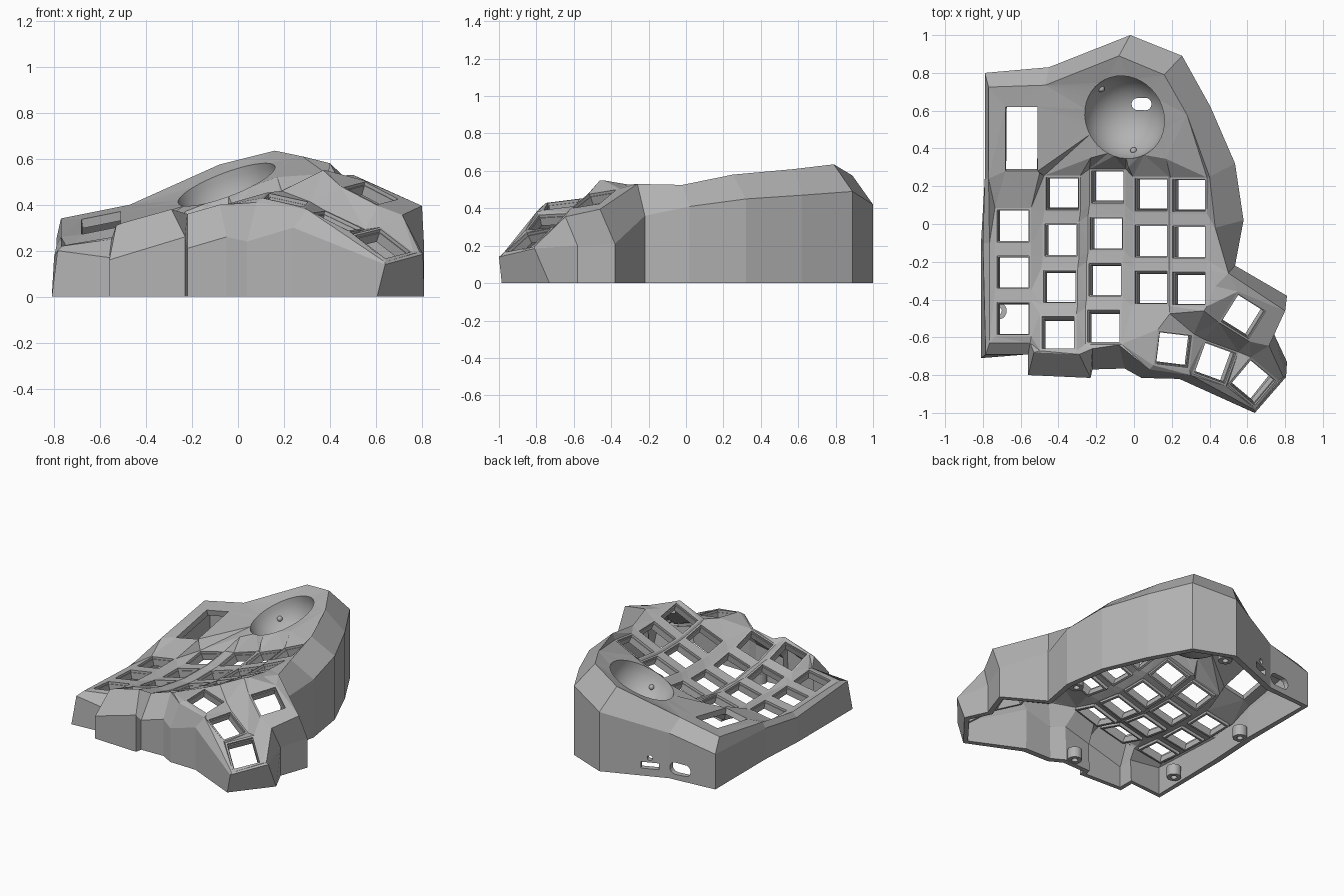
import bpy, bmesh, math
from mathutils import Vector, Matrix
from mathutils.geometry import delaunay_2d_cdt

cube = bpy.data.objects.get("Cube")
if cube:
    bpy.data.objects.remove(cube)

grey = bpy.data.materials.new("plain_grey")
grey.use_nodes = True
COLOUR = (0.45, 0.45, 0.45, 1)
grey.diffuse_color = COLOUR
grey.node_tree.nodes["Principled BSDF"].inputs["Base Color"].default_value = COLOUR


def make_object(name, bm):
    mesh = bpy.data.meshes.new(name)
    bm.to_mesh(mesh)
    bm.free()
    mesh.materials.append(grey)
    obj = bpy.data.objects.new(name, mesh)
    bpy.context.collection.objects.link(obj)
    return obj


def bridge(bm, loops, closed=False, smooth=False):
    """Join successive equal loops with quads."""
    rings = [[bm.verts.new(p) for p in loop] for loop in loops]
    pairs = list(zip(rings, rings[1:])) + ([(rings[-1], rings[0])] if closed else [])
    for a, b in pairs:
        for i in range(len(a)):
            j = (i + 1) % len(a)
            bm.faces.new((a[i], a[j], b[j], b[i])).smooth = smooth
    return rings


def inside(p, poly):
    hit = False
    for a, b in zip(poly, poly[1:] + poly[:1]):
        if (a.y > p.y) != (b.y > p.y) and p.x < (b.x - a.x) * (p.y - a.y) / (b.y - a.y) + a.x:
            hit = not hit
    return hit


# Surfaces: key well, rising to one side, and sloping left part of the rear deck
def well(x):
    return 0.35 + 0.3 * x + 0.165 * x * x


def deck(x, y):
    return 0.32 + 0.2 * (x + 0.6) + 0.19 * (y - 0.45)


# Keys: centre, yaw in degrees, surface slope
keys = []
# Columns: x, rear y, rows, lean, lift, curvature
columns = [(-0.64, -0.01, 3, 0, -0.01, 0.1), (-0.38, 0.16, 4, 0.03, -0.02, 0.3),
           (-0.14, 0.195, 4, 0.03, -0.035, 0.3), (0.09, 0.155, 3, 0, -0.005, 0.3),
           (0.29, 0.15, 3, 0, 0.015, 0.3)]
for x0, y0, rows, lean, lift, curve in columns:
    for row in range(rows):
        x, y = x0 - lean * row * 0.24, y0 - row * 0.245
        z = well(x) + lift + curve * (y + 0.06) ** 2
        keys.append((Vector((x, y, z)), 0, 0.36 + 0.3 * x, 2 * curve * (y + 0.06)))
keys += [(Vector((0.21, -0.665, 0.42)), -7, -0.2, 0.15),
         (Vector((0.43, -0.735, 0.33)), -20, -0.4, 0.2),
         (Vector((0.63, -0.84, 0.23)), -40, -0.35, 0.5),
         (Vector((0.58, -0.49, 0.45)), -32, -0.3, 0.35)]


def key_square(key, half, depth=0):
    centre, yaw, gx, gy = key
    normal = Vector((-gx, -gy, 1)).normalized()
    points = []
    for sx, sy in ((-1, -1), (1, -1), (1, 1), (-1, 1)):
        d = Matrix.Rotation(math.radians(yaw), 3, "Z") @ Vector((sx * half, sy * half, 0))
        d.z = gx * d.x + gy * d.y
        points.append(centre + d - normal * depth)
    return points


# Outline, anticlockwise: wall top x y z, then ridge x y z
outline = [
    (0.58, 0.02, 0.41, 0.43, -0.02, 0.525), (0.535, 0.32, 0.45, 0.40, 0.25, 0.58),
    (0.405, 0.62, 0.47, 0.28, 0.58, 0.61), (0.255, 0.89, 0.49, 0.16, 0.79, 0.635),
    (-0.02, 1.0, 0.42, -0.08, 0.89, 0.575), (-0.45, 0.83, 0.32, -0.47, 0.735, 0.40),
    (-0.79, 0.80, 0.25, -0.77, 0.725, 0.34), (-0.79, 0.24, 0.22, -0.77, 0.24, 0.26),
    (-0.80, -0.1, 0.17, -0.765, -0.1, 0.2), (-0.785, -0.69, 0.2, -0.765, -0.63, 0.22),
    (-0.56, -0.69, 0.17, -0.55, -0.63, 0.25), (-0.56, -0.80, 0.16, -0.53, -0.68, 0.31),
    (-0.23, -0.815, 0.26, -0.29, -0.69, 0.38), (-0.22, -0.77, 0.21, -0.22, -0.66, 0.36),
    (-0.05, -0.765, 0.26, -0.08, -0.64, 0.40), (0.04, -0.815, 0.24, 0.08, -0.77, 0.41),
    (0.24, -0.82, 0.3, 0.3, -0.80, 0.38), (0.64, -1.0, 0.14, 0.64, -0.985, 0.15),
    (0.805, -0.81, 0.185, 0.79, -0.81, 0.195), (0.74, -0.58, 0.2, 0.715, -0.645, 0.355),
    (0.81, -0.38, 0.21, 0.8, -0.46, 0.395), (0.535, -0.22, 0.36, 0.50, -0.26, 0.53)]
wall_top = [Vector(p[:3]) for p in outline]
ridge = [Vector(p[3:]) for p in outline]
ground = [Vector((p.x, p.y, 0)) for p in wall_top]
# Leaning wall corners
for i, x, y in ((8, -0.81, -0.1), (9, -0.81, -0.71), (17, 0.605, -0.985), (18, 0.81, -0.73)):
    ground[i] = Vector((x, y, 0))

# Ball socket: a tilted half sphere
RADIUS, SEGMENTS = 0.225, 40
tilt = Vector((0, 0, 1)).rotation_difference(Vector((-0.38, -0.25, 1)))
socket = Matrix.Translation((-0.05, 0.565, 0.4875)) @ tilt.to_matrix().to_4x4()


def socket_point(turn, drop):
    r = RADIUS * math.cos(drop)
    return socket @ Vector((r * math.cos(turn), r * math.sin(turn), -RADIUS * math.sin(drop)))


bowl = [[socket_point(math.tau * i / SEGMENTS, math.pi / 2 * j / 12) for i in range(SEGMENTS)]
        for j in range(12)]

# Top skin: triangulated between ridge, key plates and openings
display = [Vector((x, y, deck(x, y))) for x, y in
           ((-0.68, 0.28), (-0.51, 0.28), (-0.51, 0.62), (-0.68, 0.62))]
holes = [key_square(k, 0.085) for k in keys] + [display, bowl[0]]
crests = [Vector(p) for p in ((-0.23, 0.35, 0.37), (-0.03, 0.3, 0.41), (0.17, 0.345, 0.52),
                              (-0.5, 0.27, 0.31), (0.37, -0.46, 0.55), (0.43, -0.33, 0.525),
                              (0.19, -0.475, 0.46))]
points, edges = list(crests), []
for loop in [ridge] + holes + [key_square(k, 0.096) for k in keys]:
    start, n = len(points), len(loop)
    points += loop
    edges += [(start + i, start + (i + 1) % n) for i in range(n)]
flat, _, tris, origin, _, _ = delaunay_2d_cdt([p.xy for p in points], edges, [], 0, 1e-5, True)

bm = bmesh.new()
verts = [bm.verts.new((p.x, p.y, points[o[0]].z if o else well(p.x)))
         for p, o in zip(flat, origin)]
for tri in tris:
    mid = sum((flat[i] for i in tri), Vector((0, 0))) / len(tri)
    if inside(mid, ridge) and not any(inside(mid, h) for h in holes):
        bm.faces.new([verts[i] for i in tri])
bridge(bm, [ground, wall_top, ridge])
rings = bridge(bm, bowl, smooth=True)
bm.faces.new(rings[-1]).smooth = True
bmesh.ops.remove_doubles(bm, verts=bm.verts, dist=1e-4)
bmesh.ops.delete(bm, geom=[v for v in bm.verts if not v.link_faces], context="VERTS")
case = make_object("case_shell", bm)
shell = case.modifiers.new("thickness", "SOLIDIFY")
shell.thickness = 0.04
shell.offset = -1

# Cutter for the rear ports and the sensor window
bm = bmesh.new()


def slot(x, y, z, radius, stretch, yaw=0.0, pitch=90.0):
    made = bmesh.ops.create_cone(bm, cap_ends=True, segments=16, radius1=radius,
                                 radius2=radius, depth=0.2)["verts"]
    for v in made:
        v.co.x += math.copysign(stretch, v.co.x) if abs(v.co.x) > 1e-4 else stretch
    place = (Matrix.Translation((x, y, z)) @ Matrix.Rotation(math.radians(yaw), 4, "Z")
             @ Matrix.Rotation(math.radians(pitch), 4, "X"))
    bmesh.ops.transform(bm, matrix=place, verts=made)


slot(-0.53, 0.82, 0.08, 0.042, 0.035, 5)
slot(-0.33, 0.875, 0.13, 0.018, 0, 21)
slot(0.04, 0.635, 0.31, 0.033, 0.02, 0, 0)
usb = (Matrix.Translation((-0.33, 0.875, 0.075)) @ Matrix.Rotation(math.radians(21), 4, "Z")
       @ Matrix.Diagonal((0.12, 0.2, 0.045, 1)))
bmesh.ops.create_cube(bm, size=1, matrix=usb)
cutter = make_object("port_cutter", bm)
cutter.hide_render = True
cut = case.modifiers.new("ports", "BOOLEAN")
cut.operation, cut.solver, cut.object = "DIFFERENCE", "EXACT", cutter
bpy.context.view_layer.objects.active = case
for name in ("thickness", "ports"):
    bpy.ops.object.modifier_apply(modifier=name)
bpy.data.objects.remove(cutter)
# Flat foot under the leaning walls
for v in case.data.vertices:
    if v.co.z < 0.012:
        v.co.z = 0

# Switch frames below each key opening
bm = bmesh.new()
for k in keys:
    bridge(bm, [key_square(k, h, d) for h, d in
                ((0.08, 0.015), (0.094, 0.015), (0.094, 0.06), (0.08, 0.06))], closed=True)
bmesh.ops.recalc_face_normals(bm, faces=bm.faces)
make_object("switch_frames", bm)

# Screw bosses inside the walls
bm = bmesh.new()
for x, y in ((-0.72, 0.2), (-0.72, -0.46), (-0.09, -0.7), (0.5, 0.02), (-0.01, 0.9)):
    loops = [[(x + r * math.cos(math.tau * i / 20), y + r * math.sin(math.tau * i / 20), z)
              for i in range(20)]
             for r, z in ((0.02, 0.005), (0.046, 0.005), (0.046, 0.08), (0.02, 0.08))]
    bridge(bm, loops, closed=True)
bmesh.ops.recalc_face_normals(bm, faces=bm.faces)
make_object("screw_bosses", bm)

# Bearing balls that carry the ball
bm = bmesh.new()
for turn in (15, 142, 272):
    spot = Matrix.Translation(socket_point(math.radians(turn), math.radians(25)))
    bmesh.ops.create_uvsphere(bm, u_segments=12, v_segments=8, radius=0.018, matrix=spot)
for f in bm.faces:
    f.smooth = True
make_object("bearing_balls", bm)
